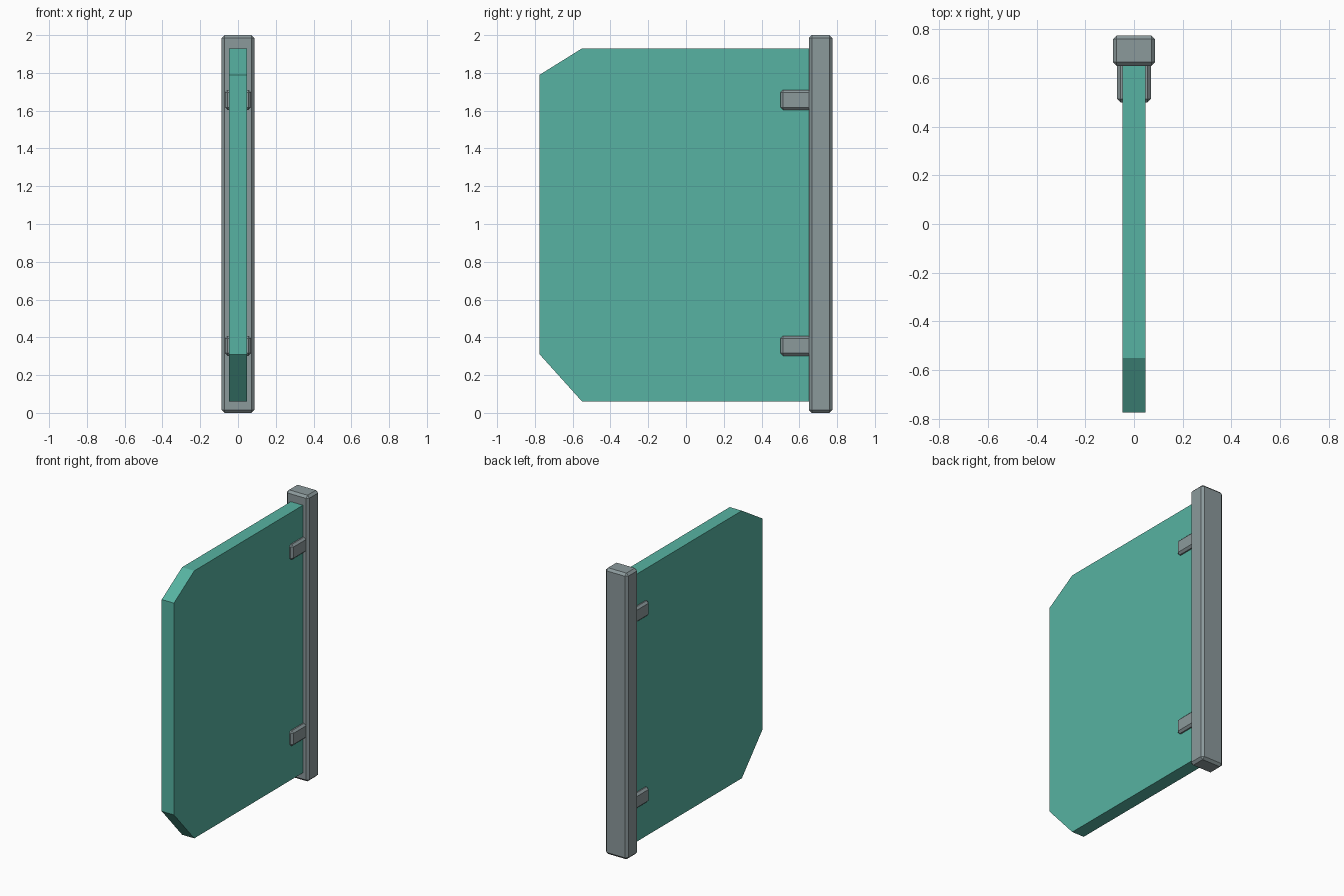
import bpy
import bmesh

cube = bpy.data.objects.get("Cube")
if cube:
    bpy.data.objects.remove(cube, do_unlink=True)


def material(name, colour):
    mat = bpy.data.materials.new(name)
    mat.use_nodes = True
    mat.diffuse_color = colour
    mat.node_tree.nodes["Principled BSDF"].inputs["Base Color"].default_value = colour
    return mat


def finish(name, bm, mat):
    mesh = bpy.data.meshes.new(name)
    bmesh.ops.recalc_face_normals(bm, faces=bm.faces[:])
    bm.to_mesh(mesh)
    bm.free()
    mesh.materials.append(mat)
    obj = bpy.data.objects.new(name, mesh)
    bpy.context.collection.objects.link(obj)
    return obj


def bevelled_box(name, low, high, bevel, mat):
    bm = bmesh.new()
    bmesh.ops.create_cube(bm, size=1)
    for v in bm.verts:
        v.co = [h if c > 0 else l for c, l, h in zip(v.co, low, high)]
    obj = finish(name, bm, mat)
    mod = obj.modifiers.new("Chamfer", "BEVEL")
    mod.width = bevel
    mod.segments = 1
    return obj


green = material("teal_green", (0.095, 0.45, 0.36, 1))
grey = material("metal_grey", (0.26, 0.32, 0.33, 1))

# Flat panel with two cut corners, extruded across x
profile = [(-0.775, 0.31), (-0.55, 0.06), (0.67, 0.06),
           (0.67, 1.93), (-0.55, 1.93), (-0.775, 1.79)]
half = 0.047
bm = bmesh.new()
face = bm.faces.new([bm.verts.new((-half, y, z)) for y, z in profile])
ext = bmesh.ops.extrude_face_region(bm, geom=[face])
bmesh.ops.translate(bm, vec=(2 * half, 0, 0),
                    verts=[g for g in ext["geom"] if isinstance(g, bmesh.types.BMVert)])
finish("panel", bm, green)

# Upright post along the back edge
bevelled_box("post", (-0.087, 0.65, 0), (0.087, 0.775, 2), 0.016, grey)

# Brackets gripping both sides of the panel
for name, z in (("lower_bracket", 0.355), ("upper_bracket", 1.657)):
    bevelled_box(name, (-0.07, 0.5, z - 0.053), (0.07, 0.69, z + 0.053), 0.014, grey)
